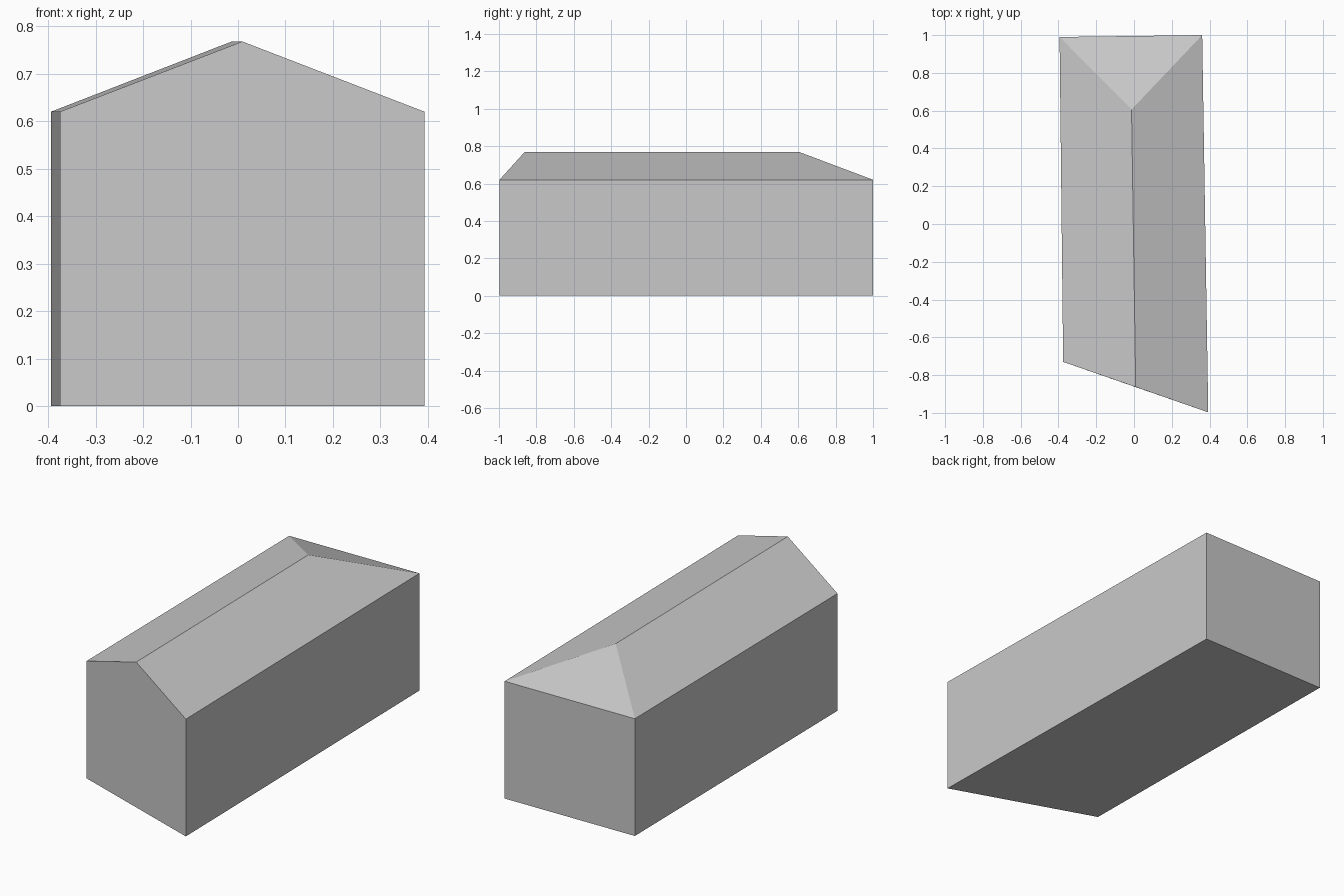
import bpy
import bmesh

cube = bpy.data.objects.get("Cube")
if cube:
    bpy.data.objects.remove(cube, do_unlink=True)

EAVE_Z, RIDGE_Z = 0.62, 0.768

# Skewed ground plan, counter-clockwise from the front right corner
PLAN = [(-0.375, -0.73), (0.393, -0.997), (0.361, 1.0), (-0.394, 0.99)]
RIDGE_FRONT = (0.009, -0.863)
RIDGE_BACK = (-0.013, 0.606)

grey = bpy.data.materials.new("plain grey")
grey.use_nodes = True
colour = (0.58, 0.58, 0.58, 1)
grey.diffuse_color = colour
grey.node_tree.nodes["Principled BSDF"].inputs["Base Color"].default_value = colour


def add_object(name, bm):
    mesh = bpy.data.meshes.new(name)
    bm.to_mesh(mesh)
    bm.free()
    mesh.materials.append(grey)
    obj = bpy.data.objects.new(name, mesh)
    bpy.context.collection.objects.link(obj)
    return obj


def ring(bm, z):
    return [bm.verts.new((x, y, z)) for x, y in PLAN]


# Walls and floor, with the front wall rising into a gable
bm = bmesh.new()
base, eave = ring(bm, 0), ring(bm, EAVE_Z)
gable_top = bm.verts.new((*RIDGE_FRONT, RIDGE_Z))
bm.faces.new(base[::-1])
bm.faces.new((base[0], base[1], eave[1], gable_top, eave[0]))
for i in range(1, 4):
    j = (i + 1) % 4
    bm.faces.new((base[i], base[j], eave[j], eave[i]))
add_object("walls", bm)

# Roof: two long slopes and a hipped back end
bm = bmesh.new()
front_right, front_left, back_left, back_right = ring(bm, EAVE_Z)
ridge_front = bm.verts.new((*RIDGE_FRONT, RIDGE_Z))
ridge_back = bm.verts.new((*RIDGE_BACK, RIDGE_Z))
bm.faces.new((front_left, back_left, ridge_back, ridge_front))
bm.faces.new((back_right, front_right, ridge_front, ridge_back))
bm.faces.new((back_left, back_right, ridge_back))
add_object("roof", bm)
